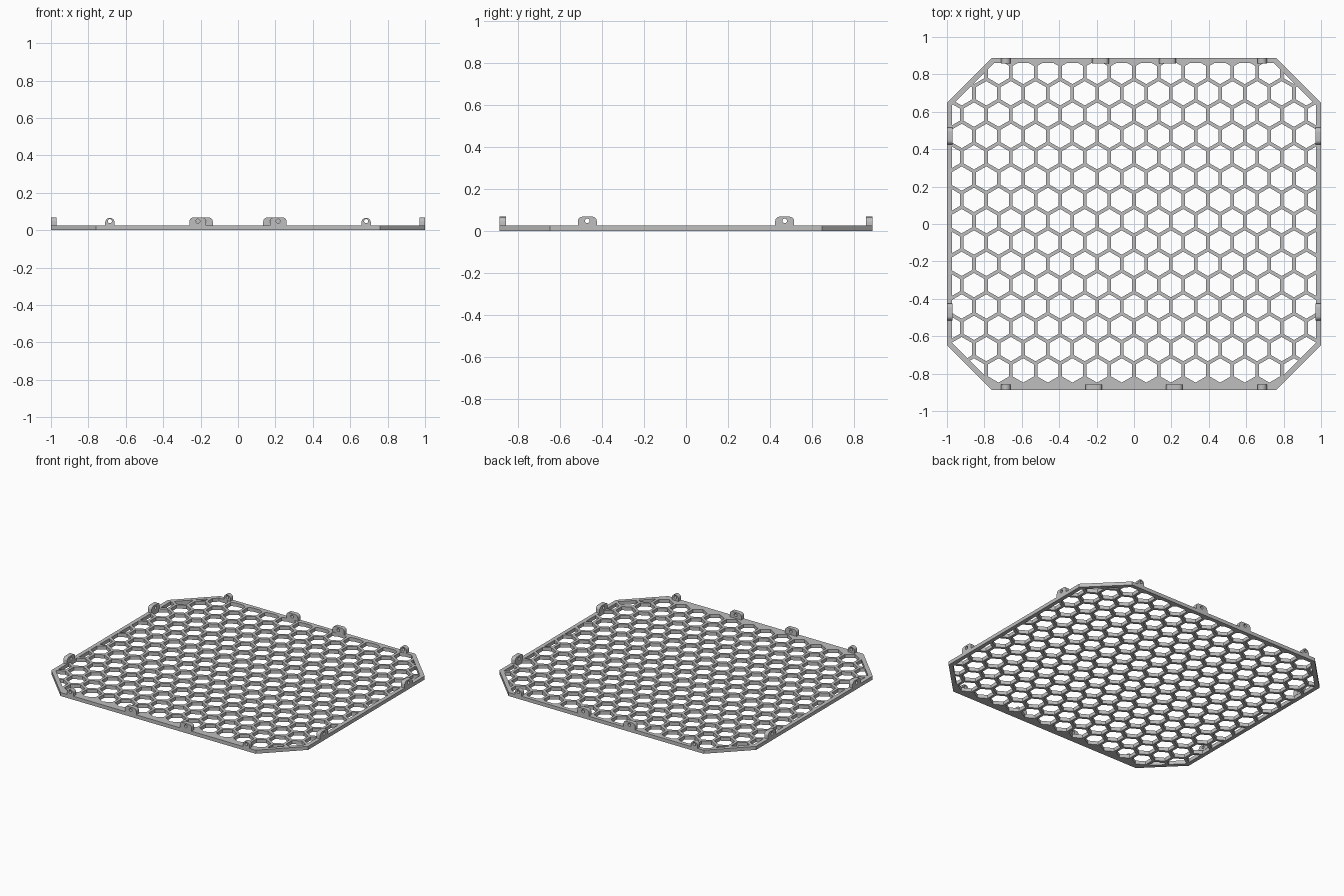
import bpy
import math
from mathutils import Vector, Matrix

cube = bpy.data.objects.get("Cube")
if cube:
    bpy.data.objects.remove(cube, do_unlink=True)

HALF_X, HALF_Y = 1.0, 0.888      # outer size
CUT_X, CUT_Y = 0.76, 0.648       # where the corner chamfers start
RIM = 0.028                      # border width
THICK = 0.025                    # plate thickness
PITCH, WALL = 0.1316, 0.019      # honeycomb spacing and wall width
TAB_DEPTH = 0.03

grey = bpy.data.materials.new("plain grey")
grey.use_nodes = True
colour = (0.52, 0.52, 0.52, 1)
grey.diffuse_color = colour
grey.node_tree.nodes["Principled BSDF"].inputs["Base Color"].default_value = colour


def slab(name, loops, depth, matrix):
    """Flat filled outline with holes, extruded from 0 to depth along local z."""
    curve = bpy.data.curves.new(name, "CURVE")
    curve.dimensions = "2D"
    curve.fill_mode = "BOTH"
    curve.extrude = depth / 2
    for loop in loops:
        spline = curve.splines.new("POLY")
        spline.points.add(len(loop) - 1)
        for point, co in zip(spline.points, loop):
            point.co = (co[0], co[1], 0, 1)
        spline.use_cyclic_u = True
    obj = bpy.data.objects.new(name, curve)
    bpy.context.collection.objects.link(obj)
    obj.matrix_world = matrix @ Matrix.Translation((0, 0, depth / 2))
    bpy.ops.object.select_all(action="DESELECT")
    obj.select_set(True)
    bpy.context.view_layer.objects.active = obj
    bpy.ops.object.convert(target="MESH")
    obj = bpy.context.object
    obj.data.materials.clear()
    obj.data.materials.append(grey)
    bpy.ops.object.shade_smooth_by_angle(angle=math.radians(30))


def arc(cx, cy, r, start, end, steps):
    return [Vector((cx + r * math.cos(math.radians(start + (end - start) * i / steps)),
                    cy + r * math.sin(math.radians(start + (end - start) * i / steps))))
            for i in range(steps + 1)]


def clip(poly, normal, limit):
    """Keep the part of a polygon on the inner side of a line."""
    result = []
    for a, b in zip(poly, poly[1:] + poly[:1]):
        da, db = a.dot(normal) - limit, b.dot(normal) - limit
        if da <= 0:
            result.append(a)
        if da * db < 0:
            result.append(a.lerp(b, da / (da - db)))
    return result


def area(poly):
    return abs(sum(a.cross(b) for a, b in zip(poly, poly[1:] + poly[:1]))) / 2


# Border lines of the opening inside the rim
diagonal = math.sqrt(0.5)
borders = []
for s in (-1, 1):
    borders.append((Vector((s, 0)), HALF_X - RIM))
    borders.append((Vector((0, s)), HALF_Y - RIM))
    for t in (-1, 1):
        borders.append((Vector((s, t)) * diagonal, (HALF_X + CUT_Y) * diagonal - RIM))

# Honeycomb openings, trimmed by the rim
outline = [(HALF_X, -CUT_Y), (HALF_X, CUT_Y), (CUT_X, HALF_Y), (-CUT_X, HALF_Y),
           (-HALF_X, CUT_Y), (-HALF_X, -CUT_Y), (-CUT_X, -HALF_Y), (CUT_X, -HALF_Y)]
loops = [outline]
radius = (PITCH - WALL) / math.sqrt(3)
for row in range(-7, 8):
    for col in range(-9, 10):
        cx = (col + 0.5 * (row % 2)) * PITCH
        cy = 0.015 + row * PITCH * math.sqrt(3) / 2
        cell = arc(cx, cy, radius, 30, 330, 5)
        for normal, limit in borders:
            cell = clip(cell, normal, limit)
        if len(cell) > 2 and area(cell) > 0.00003:
            loops.append(cell)
slab("honeycomb_plate", loops, THICK, Matrix())


def tab(name, x, y, facing, width, height, corner):
    """Upright lug with a round hole, standing on the rim; its back is at (x, y)."""
    w = width / 2
    profile = [(-w, 0), (w, 0)]
    profile += arc(w - corner, height - corner, corner, 0, 90, 6)
    profile += arc(corner - w, height - corner, corner, 90, 180, 6)
    hole = arc(0, 0.025, 0.011, 0, 345, 23)
    place = (Matrix.Translation((x, y, THICK - 0.002))
             @ Matrix.Rotation(math.radians(facing), 4, "Z")
             @ Matrix.Rotation(math.radians(90), 4, "X"))
    slab(name, [profile, hole], TAB_DEPTH, place)


# Lugs on all four edges, mirrored left to right
for side, s in (("left", 1), ("right", -1)):
    for end, y in (("front", -0.47), ("back", 0.47)):
        tab(f"{side}_{end}_side_tab", s * HALF_X, y, -90 * s, 0.09, 0.045, 0.022)
    tab(f"front_{side}_wide_tab", s * 0.215, -HALF_Y, 180, 0.09, 0.045, 0.022)
    tab(f"back_{side}_wide_tab", s * 0.18, HALF_Y, 0, 0.09, 0.045, 0.022)
    tab(f"front_{side}_small_tab", s * 0.685, -HALF_Y, 180, 0.05, 0.043, 0.0245)
    tab(f"back_{side}_small_tab", s * 0.685, HALF_Y, 0, 0.05, 0.043, 0.0245)
